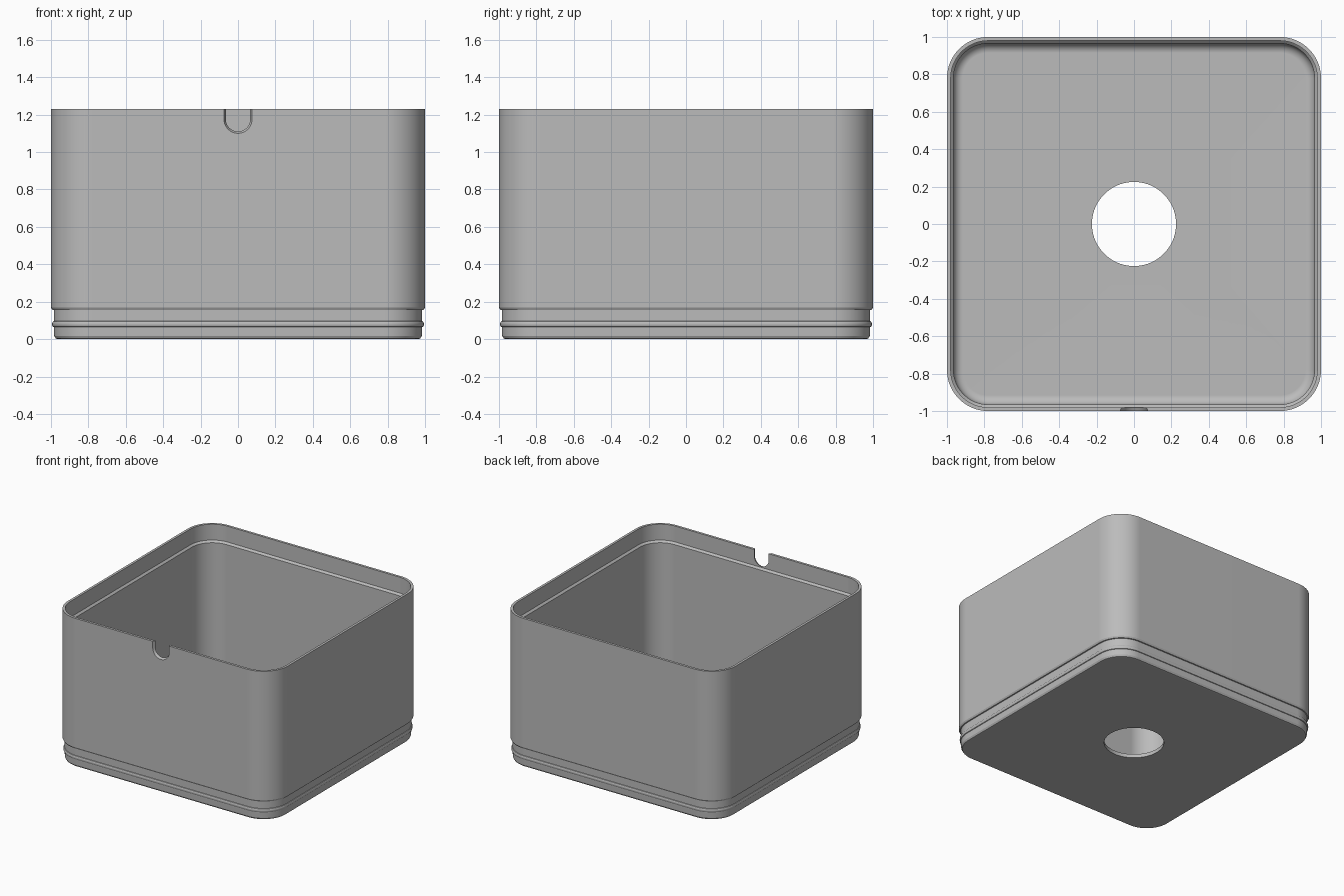
import bpy, bmesh, math

if "Cube" in bpy.data.objects:
    bpy.data.objects.remove(bpy.data.objects["Cube"], do_unlink=True)

STEPS = 16          # points per rounded corner
RADIUS = 0.22       # outer corner radius
HEIGHT = 1.23
HOLE = 0.225
FLOOR = 0.03

grey = bpy.data.materials.new("plain grey")
grey.use_nodes = True
grey.diffuse_color = (0.5, 0.5, 0.5, 1)
grey.node_tree.nodes["Principled BSDF"].inputs["Base Color"].default_value = (0.5, 0.5, 0.5, 1)


def rounded_square(half, z):
    """Ring whose corner radius shrinks as the ring moves inward."""
    r = RADIUS - (1 - half)
    ring = []
    for k in range(4):
        mid = math.pi / 4 + k * math.pi / 2
        cx = math.copysign(half - r, math.cos(mid))
        cy = math.copysign(half - r, math.sin(mid))
        for j in range(STEPS):
            a = k * math.pi / 2 + j / (STEPS - 1) * math.pi / 2
            ring.append((cx + r * math.cos(a), cy + r * math.sin(a), z))
    return ring


def circle(r, z):
    n = 4 * STEPS
    return [(r * math.cos((i + 0.5) / n * math.tau),
             r * math.sin((i + 0.5) / n * math.tau), z) for i in range(n)]


def loft(name, rings, closed):
    """Join rings of equal length; close the loop or cap both ends."""
    bm = bmesh.new()
    rows = [[bm.verts.new(p) for p in ring] for ring in rings]
    n = len(rows[0])
    pairs = list(zip(rows, rows[1:]))
    if closed:
        pairs.append((rows[-1], rows[0]))
    else:
        bm.faces.new(rows[0])
        bm.faces.new(rows[-1])
    for a, b in pairs:
        for i in range(n):
            j = (i + 1) % n
            bm.faces.new((a[i], a[j], b[j], b[i]))
    bmesh.ops.recalc_face_normals(bm, faces=bm.faces)
    mesh = bpy.data.meshes.new(name)
    bm.to_mesh(mesh)
    bm.free()
    mesh.materials.append(grey)
    obj = bpy.data.objects.new(name, mesh)
    bpy.context.collection.objects.link(obj)
    return obj


# Wall section: stacking foot with snap bead, outer wall, recessed lip
section = [(0.965, 0), (0.975, 0.004), (0.983, 0.018), (0.985, 0.06)]
section += [(0.985 + 0.009 * math.sin(t * math.pi / 6), 0.08 - 0.016 * math.cos(t * math.pi / 6))
            for t in range(7)]
section += [(0.985, 0.155), (0.993, 0.157), (1, 0.17), (1, HEIGHT),
            (0.98, HEIGHT), (0.98, 1.1), (0.965, 1.085)]

# Inner fillet between wall and floor
fillet = 0.05
for t in range(7):
    a = t * math.pi / 12
    section.append((0.965 - fillet * (1 - math.cos(a)), FLOOR + fillet * (1 - math.sin(a))))

rings = [circle(HOLE, 0)] + [rounded_square(h, z) for h, z in section] + [circle(HOLE, FLOOR)]
box = loft("open_box", rings, True)


# Finger notch in the front rim, flaring outward
def notch_ring(r, y):
    arc = [(r * math.cos(a), y, 1.175 + r * math.sin(a))
           for a in (math.pi + math.pi * i / 16 for i in range(17))]
    return arc + [(r, y, HEIGHT + 0.1), (-r, y, HEIGHT + 0.1)]


cutter = loft("notch_cutter", [notch_ring(0.08, -1.01), notch_ring(0.075, -1),
                               notch_ring(0.065, -0.98), notch_ring(0.065, -0.94)], False)
cutter.hide_render = True

bpy.ops.object.select_all(action="DESELECT")
box.select_set(True)
bpy.context.view_layer.objects.active = box
cut = box.modifiers.new("notch", "BOOLEAN")
cut.operation = "DIFFERENCE"
cut.solver = "EXACT"
cut.object = cutter
bpy.ops.object.modifier_apply(modifier=cut.name)
bpy.data.objects.remove(cutter, do_unlink=True)

# Smooth corners, flat walls
bpy.ops.object.shade_smooth_by_angle(angle=math.radians(25))
flat = box.modifiers.new("even_normals", "WEIGHTED_NORMAL")
flat.keep_sharp = True
